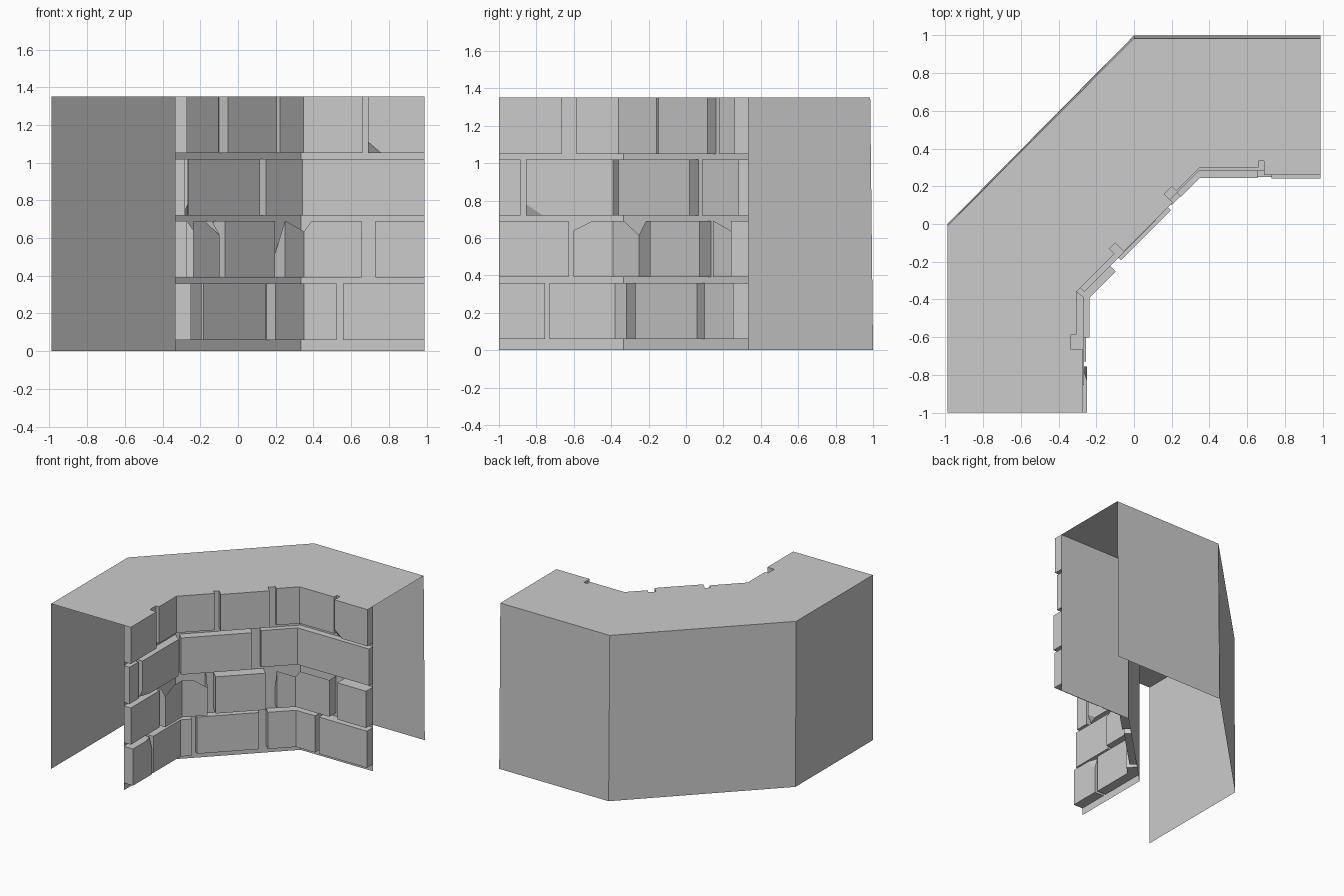
import bpy, bmesh
from mathutils import Vector

if "Cube" in bpy.data.objects:
    bpy.data.objects.remove(bpy.data.objects["Cube"])

M = 0.333          # offset of the mortar plane from the axes
END = 0.99         # open end of the right wing
TOP = 1.35
ROWS = [(0.06, 0.36), (0.39, 0.69), (0.72, 1.02), (1.05, 1.35)]


def finish(bm, name):
    mesh = bpy.data.meshes.new(name)
    bm.to_mesh(mesh)
    bm.free()
    ob = bpy.data.objects.new(name, mesh)
    bpy.context.collection.objects.link(ob)
    return ob


def strip(bm, low, high):
    """Vertical sheet between a bottom path and a top path."""
    a = [bm.verts.new((*p, 0)) for p in low]
    b = [bm.verts.new((*p, TOP)) for p in high]
    for i in range(len(a) - 1):
        bm.faces.new((a[i], a[i + 1], b[i + 1], b[i]))
    return b


def on_mortar(face):
    """True for a face lying against the mortar sheet."""
    tests = (lambda c: c.x + M, lambda c: c.y - M, lambda c: c.x - c.y)
    return any(all(abs(t(v.co)) < 1e-4 for v in face.verts) for t in tests)


def brick(name, row, front, base, chip=None):
    z0, z1 = ROWS[row]
    bm = bmesh.new()
    lo = [[bm.verts.new((*p, z0)) for p in line] for line in (front, base)]
    hi = [[bm.verts.new((*p, z1)) for p in line] for line in (front, base)]
    loop_lo, loop_hi = lo[0] + lo[1][::-1], hi[0] + hi[1][::-1]
    bm.faces.new(loop_lo[::-1])
    bm.faces.new(loop_hi)
    n = len(loop_lo)
    for i in range(n):
        j = (i + 1) % n
        bm.faces.new((loop_lo[i], loop_lo[j], loop_hi[j], loop_hi[i]))
    if chip:                                   # slice off a broken corner
        a, b, c = map(Vector, chip)
        nrm = (b - a).cross(c - a).normalized()
        mid = sum((v.co for v in bm.verts), Vector()) / len(bm.verts)
        if nrm.dot(mid - a) > 0:
            nrm = -nrm
        res = bmesh.ops.bisect_plane(bm, geom=bm.verts[:] + bm.edges[:] + bm.faces[:],
                                     dist=1e-5, plane_co=a, plane_no=nrm, clear_outer=True)
        cut = [e for e in res["geom_cut"] if isinstance(e, bmesh.types.BMEdge)]
        bmesh.ops.holes_fill(bm, edges=cut, sides=0)
    bmesh.ops.recalc_face_normals(bm, faces=bm.faces[:])
    bmesh.ops.delete(bm, geom=[f for f in bm.faces if on_mortar(f)], context='FACES')
    return finish(bm, f"{name}_row_{row + 1}")


def left_brick(row, y0, y1, x, chip=None, base_y1=None):
    brick("left_brick", row, [(x, y0), (x, y1)], [(-M, y0), (-M, base_y1 or y1)], chip)


def right_brick(row, x0, x1, y, chip=None):
    brick("right_brick", row, [(x0, y), (x1, y)], [(x0, M), (x1, M)], chip)


def diagonal_brick(row, t0, t1, e):
    brick("diagonal_brick", row, [(t0 + e, t0 - e), (t1 + e, t1 - e)], [(t0, t0), (t1, t1)])


def left_corner(row, y0, x, t1, e, chip=None):
    brick("left_corner_brick", row, [(x, y0), (x, x - 2 * e), (t1 + e, t1 - e)],
          [(-M, y0), (-M, -M), (t1, t1)], chip)


def right_corner(row, t0, e, y, x1, chip=None):
    brick("right_corner_brick", row, [(t0 + e, t0 - e), (y + 2 * e, y), (x1, y)],
          [(t0, t0), (M, M), (x1, M)], chip)


# outer wall (leaning in slightly at the top) with the flat cap
mortar = [(-M, -1), (-M, -M), (M, M), (END, M)]
bm = bmesh.new()
rim = strip(bm, [(END, 1), (0, 1), (-END, 0), (-END, -1)],
            [(END, 0.985), (0, 0.985), (-END, -0.01), (-END, -1)])
bm.faces.new(rim + [bm.verts.new((*p, TOP)) for p in mortar])
finish(bm, "outer_wall_and_cap")

# mortar sheet behind the bricks
bm = bmesh.new()
strip(bm, mortar, mortar)
finish(bm, "mortar")

# bottom course
left_brick(0, -1, -0.755, -0.25,
           [(-0.25, -0.755, 0.27), (-0.25, -0.83, 0.36), (-0.275, -0.755, 0.36)])
left_corner(0, -0.73, -0.255, -0.256, 0.0625)
diagonal_brick(0, -0.227, 0.104, 0.044)
right_corner(0, 0.15, 0.05, 0.25, 0.522)
right_brick(0, 0.557, END, 0.25)

# second course
left_brick(1, -1, -0.627, -0.27)
left_corner(1, -0.602, -0.235, -0.175, 0.077,
            [(-0.235, -0.602, 0.64), (-0.235, -0.5, 0.69), (-0.27, -0.602, 0.69)])
diagonal_brick(1, -0.13, 0.135, 0.062)
right_corner(1, 0.197, 0.0525, 0.245, 0.655,
             [(0.255, 0.15, 0.69), (0.39, 0.245, 0.69), (0.35, 0.245, 0.635)])
right_brick(1, 0.73, END, 0.24)

# third course
left_brick(2, -1, -0.885, -0.28)
left_brick(2, -0.855, -0.39, -0.265,
           [(-0.265, -0.855, 0.78), (-0.265, -0.765, 0.72), (-0.295, -0.855, 0.72)], -M)
diagonal_brick(2, -0.312, 0.067, 0.049)
right_corner(2, 0.117, 0.031, 0.28, END)

# top course
left_brick(3, -1, -0.665, -0.27)
left_corner(3, -0.585, -0.305, -0.13, 0.0275)
diagonal_brick(3, -0.1, 0.16, 0.046)
right_corner(3, 0.2, 0.024, 0.30, 0.66)
right_brick(3, 0.69, END, 0.26,
            [(0.69, 0.26, 1.11), (0.76, 0.26, 1.05), (0.69, 0.3, 1.05)])
